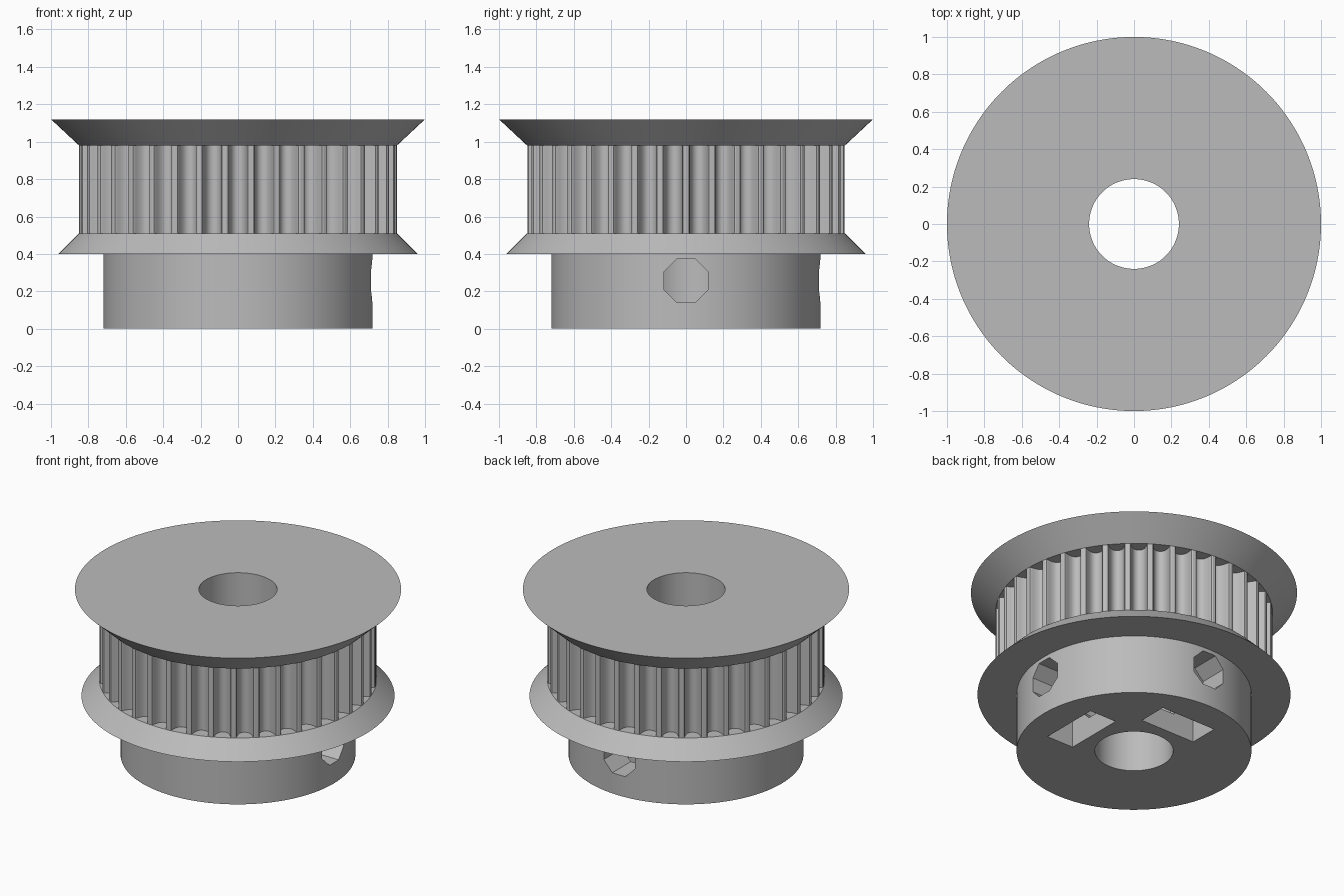
import bpy, bmesh, math
from mathutils import Matrix, Vector

cube = bpy.data.objects.get("Cube")
if cube:
    bpy.data.objects.remove(cube, do_unlink=True)

metal = bpy.data.materials.new("plain_grey")
metal.use_nodes = True
grey = (0.5, 0.5, 0.5, 1)
metal.diffuse_color = grey
metal.node_tree.nodes["Principled BSDF"].inputs["Base Color"].default_value = grey

BORE, HUB, BODY = 0.24, 0.72, 0.85
TEETH, STEPS = 38, 152
HOLE_Z = 0.257


def finish(name, bm):
    bmesh.ops.recalc_face_normals(bm, faces=bm.faces)
    mesh = bpy.data.meshes.new(name)
    bm.to_mesh(mesh)
    bm.free()
    obj = bpy.data.objects.new(name, mesh)
    bpy.context.collection.objects.link(obj)
    mesh.materials.append(metal)
    return obj


def ring(name, loops):
    """Closed ring-shaped solid from matching loops, each bridged to the next."""
    bm = bmesh.new()
    rows = [[bm.verts.new(p) for p in loop] for loop in loops]
    n = len(rows[0])
    for k, row in enumerate(rows):
        nxt = rows[(k + 1) % len(rows)]
        for i in range(n):
            j = (i + 1) % n
            bm.faces.new((row[i], row[j], nxt[j], nxt[i]))
    return finish(name, bm)


def circle(r, z):
    return [(r * math.cos(a), r * math.sin(a), z)
            for a in (math.tau * i / STEPS for i in range(STEPS))]


def lathe(name, profile):
    return ring(name, [circle(r, z) for r, z in profile])


def prism(name, outline, x0, x1, turn):
    """Solid pushed along x from a y-z outline, then turned about z."""
    bm = bmesh.new()
    face = bm.faces.new([bm.verts.new((x0, y, z)) for y, z in outline])
    out = bmesh.ops.extrude_face_region(bm, geom=[face])["geom"]
    bmesh.ops.translate(bm, vec=(x1 - x0, 0, 0),
                        verts=[v for v in out if isinstance(v, bmesh.types.BMVert)])
    bmesh.ops.transform(bm, matrix=Matrix.Rotation(turn, 4, "Z"), verts=bm.verts)
    obj = finish(name, bm)
    obj.hide_render = True
    return obj


# Hub and the two flanges
hub = lathe("hub", [(BORE, 0), (HUB, 0), (HUB, 0.4), (BORE, 0.4)])
lower = lathe("lower_flange", [(BORE, 0.4), (0.96, 0.4), (BODY, 0.51), (BORE, 0.51)])
upper = lathe("upper_flange", [(BORE, 0.98), (BODY, 0.98), (1, 1.12), (BORE, 1.12)])

# Toothed belt track: rounded grooves as (half width, depth)
half = [(0.061, 0), (0.053, 0.004), (0.049, 0.014), (0.047, 0.026), (0.044, 0.037),
        (0.037, 0.058), (0.029, 0.069), (0.02, 0.077), (0.01, 0.081)]
groove = [(-w, d) for w, d in half] + [(0, 0.083)] + [(w, d) for w, d in reversed(half)]
rim = []
for t in range(TEETH):
    turn = Matrix.Rotation(math.tau * (t + 0.5) / TEETH, 3, "Z")
    rim += [turn @ Vector((math.sqrt(BODY ** 2 - w ** 2) - d, w, 0)) for w, d in groove]
inner = [p.normalized() * BORE for p in rim]


def at(points, z):
    return [(p.x, p.y, z) for p in points]


teeth = ring("toothed_track", [at(inner, 0.51), at(rim, 0.51), at(rim, 0.98), at(inner, 0.98)])

# Screw holes and captive nut slots, on two sides a quarter turn apart
octagon = [(0.127 * math.cos(a), HOLE_Z + 0.127 * math.sin(a))
           for a in (math.tau * (i + 0.5) / 8 for i in range(8))]
slot = [(-0.205, -0.1), (0.205, -0.1), (0.205, HOLE_Z + 0.118),
        (0, HOLE_Z + 0.236), (-0.205, HOLE_Z + 0.118)]
cutters = []
for turn in (0, math.pi / 2):
    cutters.append(prism("nut_slot_cutter", slot, 0.32, 0.52, turn))
    cutters.append(prism("screw_hole_cutter", octagon, 0.1, 0.9, turn))

for part in (hub, lower):
    bpy.context.view_layer.objects.active = part
    for cutter in cutters:
        if part is lower and cutter.name.startswith("screw"):
            continue
        mod = part.modifiers.new("cut", "BOOLEAN")
        mod.operation = "DIFFERENCE"
        mod.solver = "EXACT"
        mod.object = cutter
        bpy.ops.object.modifier_apply(modifier=mod.name)
for cutter in cutters:
    bpy.data.objects.remove(cutter, do_unlink=True)

# Smooth curved walls, keep edges sharp
bpy.ops.object.select_all(action="DESELECT")
for part in (hub, lower, upper, teeth):
    part.select_set(True)
bpy.context.view_layer.objects.active = hub
bpy.ops.object.shade_smooth_by_angle(angle=math.radians(25))
